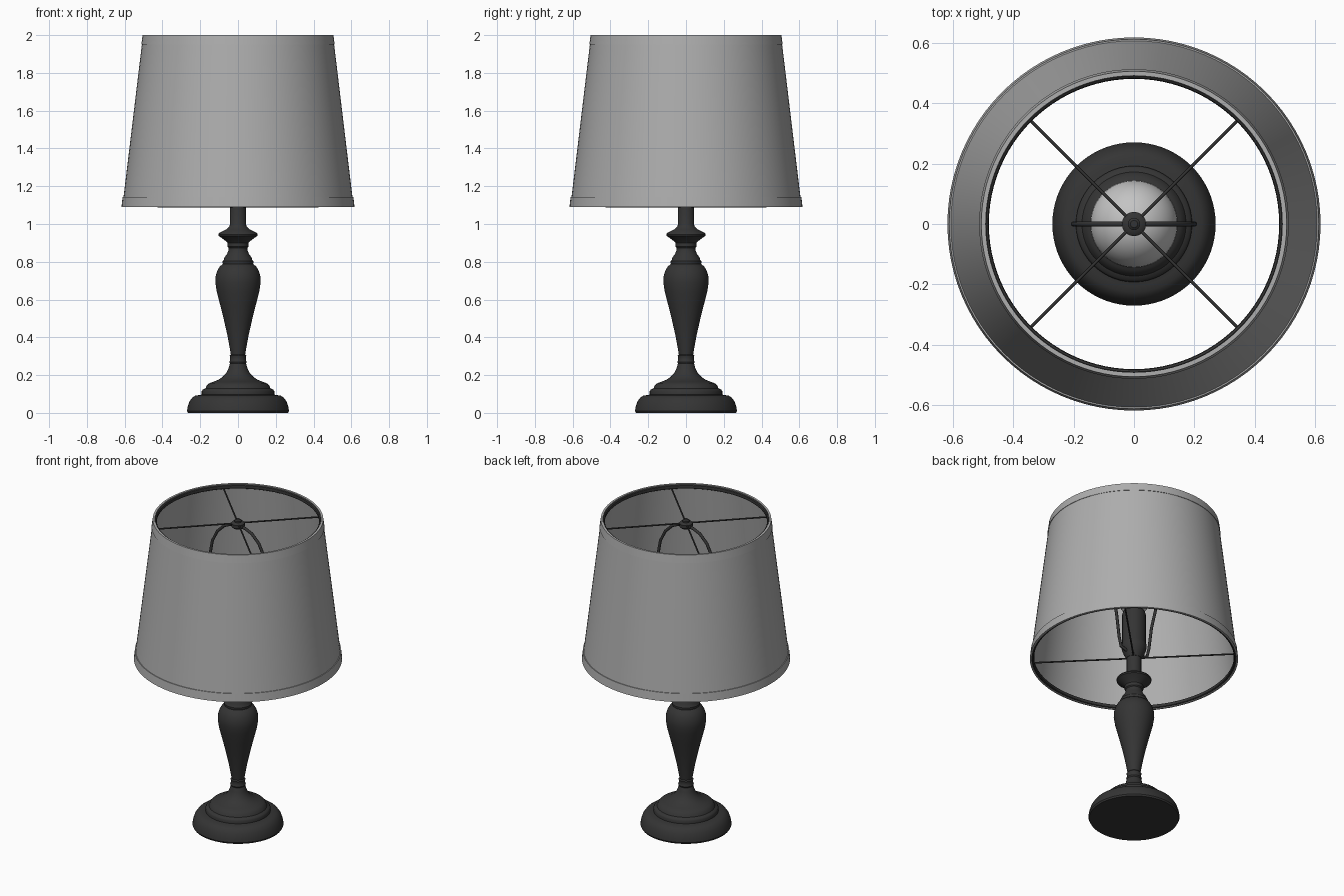
import bpy, bmesh, math
from mathutils import Vector

if "Cube" in bpy.data.objects:
    bpy.data.objects.remove(bpy.data.objects["Cube"])


def material(name, rgb):
    m = bpy.data.materials.new(name)
    m.diffuse_color = (*rgb, 1)
    m.use_nodes = True
    m.node_tree.nodes["Principled BSDF"].inputs["Base Color"].default_value = m.diffuse_color
    return m


METAL = material("dark metal", (0.035, 0.035, 0.035))
FABRIC = material("grey fabric", (0.42, 0.42, 0.42))
GLASS = material("pale bulb glass", (0.55, 0.55, 0.55))


def finish(name, bm, mat, angle=35):
    bmesh.ops.remove_doubles(bm, verts=bm.verts, dist=1e-5)
    bmesh.ops.recalc_face_normals(bm, faces=bm.faces)
    me = bpy.data.meshes.new(name)
    bm.to_mesh(me)
    bm.free()
    me.materials.append(mat)
    ob = bpy.data.objects.new(name, me)
    bpy.context.collection.objects.link(ob)
    bpy.ops.object.select_all(action='DESELECT')
    ob.select_set(True)
    bpy.context.view_layer.objects.active = ob
    bpy.ops.object.shade_smooth_by_angle(angle=math.radians(angle))
    return ob


def lathe(name, profile, mat, closed=False, steps=72):
    """Spin (radius, height) points around z."""
    bm = bmesh.new()
    vs = [bm.verts.new((r, 0, z)) for r, z in profile]
    pairs = list(zip(vs, vs[1:])) + ([(vs[-1], vs[0])] if closed else [])
    es = [bm.edges.new(p) for p in pairs]
    bmesh.ops.spin(bm, geom=vs + es, cent=(0, 0, 0), axis=(0, 0, 1),
                   angle=2 * math.pi, steps=steps)
    return finish(name, bm, mat)


def rod(name, points, radius, mat, sides=8):
    """Sweep a round section along a path lying in a vertical plane."""
    bm = bmesh.new()
    pts = [Vector(p) for p in points]
    side = (pts[-1] - pts[0]).cross(Vector((0, 0, 1))).normalized()
    rings = []
    for i, p in enumerate(pts):
        t = (pts[min(i + 1, len(pts) - 1)] - pts[max(i - 1, 0)]).normalized()
        n = side.cross(t)
        rings.append([bm.verts.new(p + radius * (math.cos(a) * side + math.sin(a) * n))
                      for a in (2 * math.pi * k / sides for k in range(sides))])
    for a, b in zip(rings, rings[1:]):
        for k in range(sides):
            j = (k + 1) % sides
            bm.faces.new((a[k], a[j], b[j], b[k]))
    bm.faces.new(rings[0])
    bm.faces.new(rings[-1])
    return finish(name, bm, mat, 50)


# stepped foot
lathe("foot", [(0, 0), (.265, 0), (.27, .01), (.267, .03), (.257, .06), (.243, .08),
               (.225, .092), (.205, .094), (.192, .097), (.192, .115), (.186, .124),
               (.172, .13), (.165, .145), (.152, .157), (.13, .165), (.105, .175),
               (.082, .19), (.063, .21), (.05, .235), (.043, .262), (.038, .27), (0, .27)], METAL)

# turned column with vase body, collars and flange
lathe("column", [(0, .26), (.042, .26), (.046, .27), (.042, .28), (.042, .295), (.044, .303),
                 (.038, .31), (.044, .345), (.056, .41), (.074, .49), (.094, .57),
                 (.112, .64), (.12, .69), (.119, .72), (.111, .75), (.097, .775),
                 (.08, .788), (.082, .795), (.082, .803), (.076, .808), (.072, .822),
                 (.058, .842), (.05, .862), (.05, .874), (.055, .88), (.055, .9),
                 (.062, .908), (.102, .937), (.104, .945), (.1, .952), (.062, .972),
                 (.046, .988), (.043, .995), (.043, 1.11), (0, 1.11)], METAL)

# bulb socket
lathe("socket", [(0, 1.09), (.045, 1.09), (.06, 1.12), (.072, 1.15), (.075, 1.18),
                 (.07, 1.19), (.07, 1.39), (.062, 1.41), (0, 1.41)], METAL, steps=40)

# light bulb: neck blending into a sphere
ball = [(.145 * math.sin(math.radians(a)), 1.58 + .145 * math.cos(math.radians(a)))
        for a in range(0, 131, 10)]
lathe("bulb", ball + [(.09, 1.46), (.065, 1.42), (.05, 1.40), (0, 1.40)], GLASS, steps=48)

# tapered shade, hollow and thin-walled, with raised trim at both ends
lathe("shade", [(.607, 1.09), (.617, 1.09), (.611, 1.143), (.606, 1.143), (.509, 1.95),
                (.512, 1.95), (.505, 2.0), (.492, 2.0)], FABRIC, closed=True, steps=96)


# wire hoop, spokes and hub at each end of the shade
def hoop(name, radius, z):
    lathe(name, [(radius + .009 * math.cos(a), z + .013 * math.sin(a))
                 for a in (math.pi * k / 4 for k in range(8))], METAL, closed=True, steps=96)


for label, radius, z in (("upper", .489, 1.984), ("lower", .6, 1.103)):
    hoop(label + "_hoop", radius, z)
    for i in range(4):
        a = math.radians(45 + 90 * i)
        c, s = math.cos(a), math.sin(a)
        rod(f"{label}_spoke_{i + 1}", [(.02 * c, .02 * s, z - .01),
                                       (radius * c, radius * s, z - .01)], .005, METAL)

# harp: saddle, two bowed arms and an arched top, mirrored in x
half = [(.05, 1.125), (.1, 1.14), (.115, 1.2), (.135, 1.35), (.175, 1.52), (.198, 1.65),
        (.2, 1.73), (.185, 1.81), (.15, 1.88), (.1, 1.93), (.05, 1.952), (0, 1.958)]
path = [(-x, 0, z) for x, z in half] + [(x, 0, z) for x, z in reversed(half[:-1])]
rod("harp", path, .009, METAL)

# finial holding the shade
lathe("finial", [(0, 1.945), (.03, 1.945), (.04, 1.955), (.04, 1.975), (.032, 1.982),
                 (.02, 1.984), (.02, 1.994), (.012, 2.0), (0, 2.0)], METAL, steps=32)
